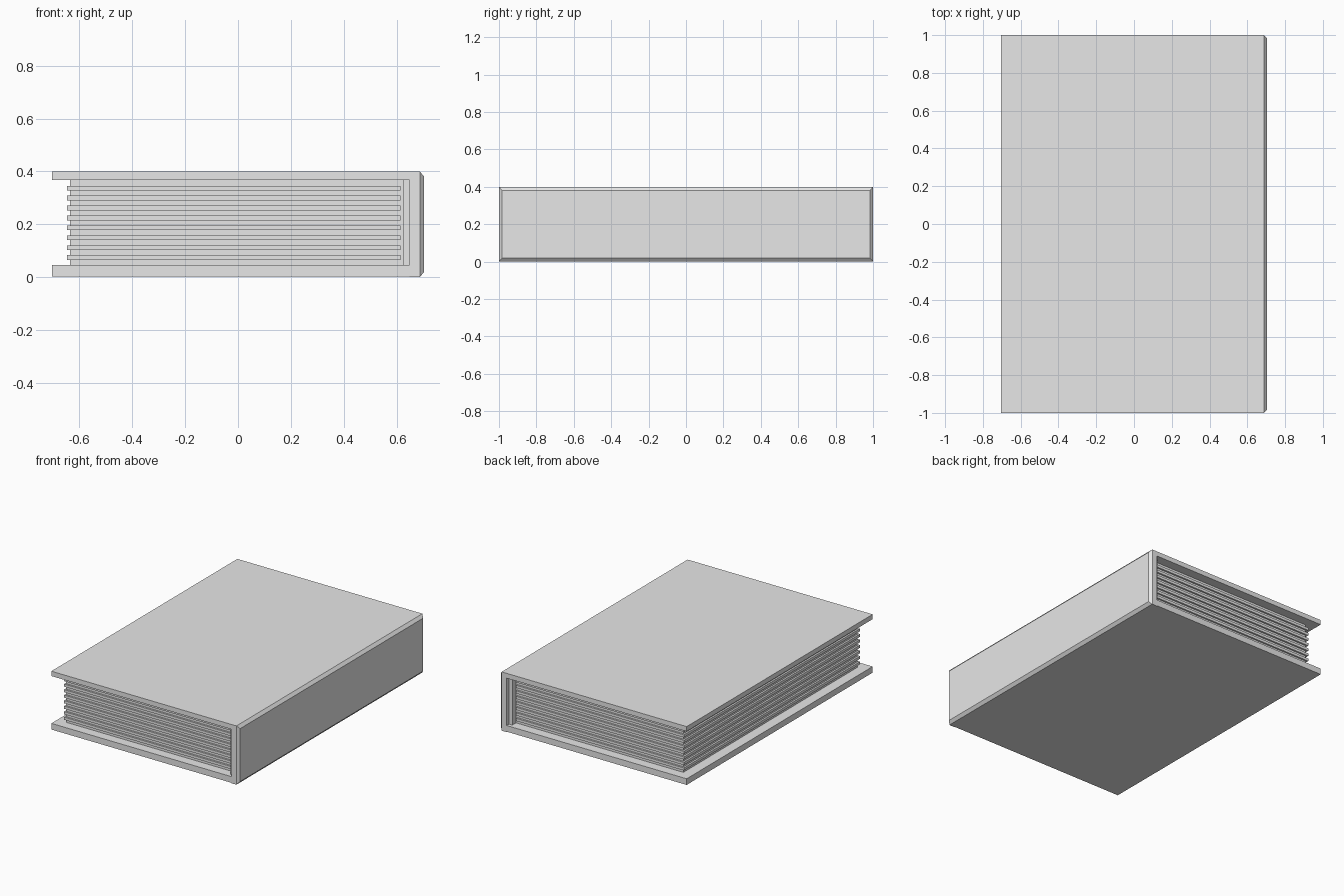
import bpy
import bmesh

cube = bpy.data.objects.get("Cube")
if cube:
    bpy.data.objects.remove(cube, do_unlink=True)

grey = bpy.data.materials.new("plain grey")
grey.use_nodes = True
colour = (0.8, 0.8, 0.8, 1)
grey.diffuse_color = colour
grey.node_tree.nodes["Principled BSDF"].inputs["Base Color"].default_value = colour


def box(name, x0, x1, half_y, z0, z1, taper=None):
    """Box centred on y; taper pulls in the +x face by (y, z) amounts."""
    bm = bmesh.new()
    bmesh.ops.create_cube(bm, size=1)
    for v in bm.verts:
        outer = v.co.x > 0
        ty, tz = taper if taper and outer else (0, 0)
        v.co.x = x1 if outer else x0
        v.co.y = half_y - ty if v.co.y > 0 else ty - half_y
        v.co.z = z1 - tz if v.co.z > 0 else z0 + tz
    mesh = bpy.data.meshes.new(name)
    bm.to_mesh(mesh)
    bm.free()
    mesh.materials.append(grey)
    obj = bpy.data.objects.new(name, mesh)
    bpy.context.collection.objects.link(obj)
    return obj


# Hard covers
box("top_cover", -0.705, 0.65, 1, 0.367, 0.4)
box("bottom_cover", -0.705, 0.65, 1, 0.003, 0.045)

# Spine with a chamfered outer panel, and its inner lining
box("spine", 0.65, 0.688, 1, 0, 0.4)
box("spine_chamfer", 0.688, 0.705, 1, 0, 0.4, taper=(0.017, 0.02))
box("spine_lining", 0.625, 0.65, 0.975, 0.045, 0.367)

# Page block with protruding page bundles
box("page_block", -0.635, 0.625, 0.935, 0.045, 0.367)
for i in range(8):
    z = 0.074 + i * 0.0375
    box(f"page_bundle_{i + 1}", -0.647, 0.615, 0.947, z - 0.009, z + 0.009)
